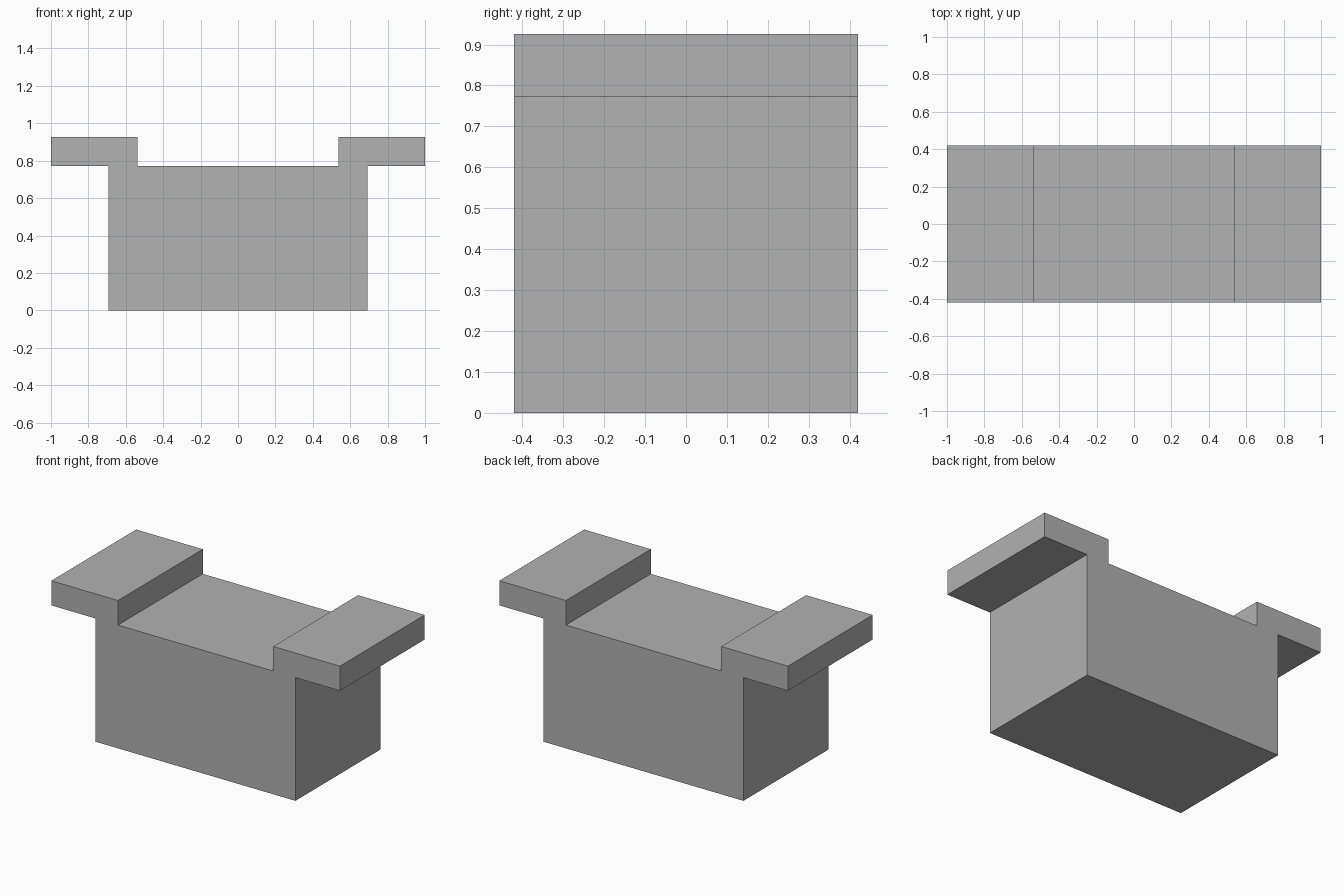
import bpy
import bmesh

cube = bpy.data.objects.get("Cube")
if cube:
    bpy.data.objects.remove(cube, do_unlink=True)

# Plain grey material
grey = bpy.data.materials.new("grey")
grey.use_nodes = True
colour = (0.445, 0.445, 0.445, 1)
grey.diffuse_color = colour
grey.node_tree.nodes["Principled BSDF"].inputs["Base Color"].default_value = colour

HALF_DEPTH = 0.42
BODY_HEIGHT, TOP = 0.772, 0.926
INNER, BODY, OUTER = 0.538, 0.692, 1.0

# Half of the outline from bottom to top, then mirrored across x = 0
half = [(BODY, 0), (BODY, BODY_HEIGHT), (OUTER, BODY_HEIGHT),
        (OUTER, TOP), (INNER, TOP), (INNER, BODY_HEIGHT)]
outline = half + [(-x, z) for x, z in reversed(half)]

# Block with two overhanging side ledges, extruded front to back
bm = bmesh.new()
front = bm.faces.new([bm.verts.new((x, -HALF_DEPTH, z)) for x, z in outline])
back = bmesh.ops.extrude_face_region(bm, geom=[front], use_keep_orig=True)
moved = [v for v in back["geom"] if isinstance(v, bmesh.types.BMVert)]
bmesh.ops.translate(bm, verts=moved, vec=(0, 2 * HALF_DEPTH, 0))
bmesh.ops.recalc_face_normals(bm, faces=bm.faces)

mesh = bpy.data.meshes.new("ledged_block")
bm.to_mesh(mesh)
bm.free()
mesh.materials.append(grey)
block = bpy.data.objects.new("ledged_block", mesh)
bpy.context.collection.objects.link(block)
